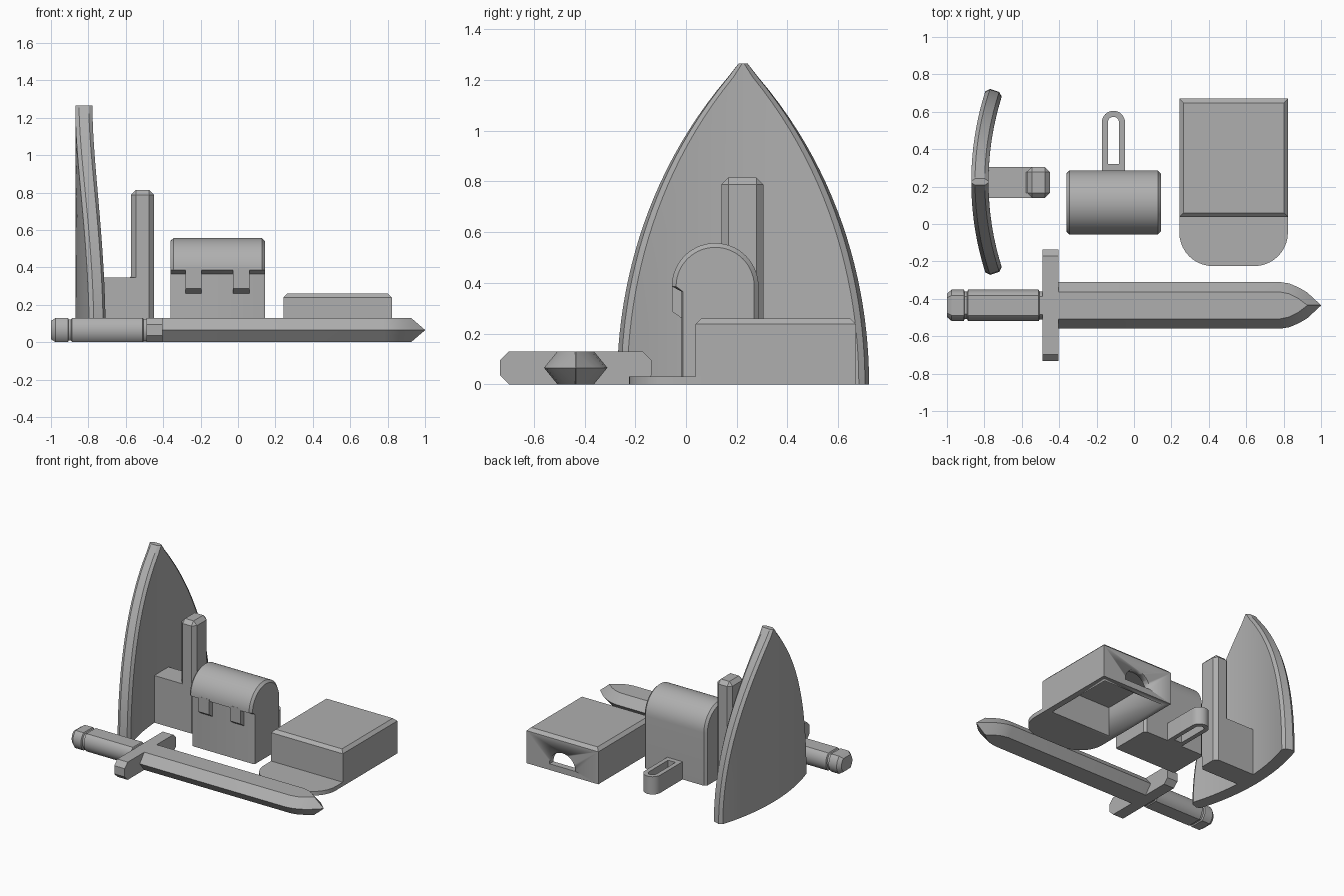
import bpy, bmesh
from math import sin, cos, pi, sqrt, radians

cube = bpy.data.objects.get("Cube")
if cube:
    bpy.data.objects.remove(cube, do_unlink=True)

grey = bpy.data.materials.new("plain grey")
grey.use_nodes = True
grey.diffuse_color = (0.43, 0.43, 0.43, 1)
grey.node_tree.nodes["Principled BSDF"].inputs["Base Color"].default_value = grey.diffuse_color


def finish(name, bm):
    bmesh.ops.recalc_face_normals(bm, faces=bm.faces)
    mesh = bpy.data.meshes.new(name)
    bm.to_mesh(mesh)
    bm.free()
    mesh.materials.append(grey)
    ob = bpy.data.objects.new(name, mesh)
    bpy.context.collection.objects.link(ob)
    bpy.ops.object.select_all(action="DESELECT")
    ob.select_set(True)
    bpy.context.view_layer.objects.active = ob
    bpy.ops.object.shade_smooth_by_angle(angle=radians(25))
    return ob


def loft(name, rings):
    """Skin a row of matching closed rings and cap both ends."""
    bm = bmesh.new()
    rows = [[bm.verts.new(p) for p in ring] for ring in rings]
    n = len(rows[0])
    for a, b in zip(rows, rows[1:]):
        for i in range(n):
            j = (i + 1) % n
            bm.faces.new((a[i], a[j], b[j], b[i]))
    bm.faces.new(rows[0])
    bm.faces.new(rows[-1])
    return finish(name, bm)


def along_x(name, profile, x0, x1):
    return loft(name, [[(x, y, z) for y, z in profile] for x in (x0, x1)])


def box(name, lo, hi, bevel=0, rule=None):
    bm = bmesh.new()
    bmesh.ops.create_cube(bm, size=1)
    for v in bm.verts:
        v.co = [l + (c + 0.5) * (h - l) for c, l, h in zip(v.co, lo, hi)]
    if bevel:
        edges = [e for e in bm.edges if rule(e)]
        bmesh.ops.bevel(bm, geom=edges, offset=bevel, segments=1, affect="EDGES")
    return finish(name, bm)


# Sword blade: flattened hexagon tapering to a point
SY, SZ = -0.435, 0.065
stations = [(-0.42, 0.125, 0.072, SZ), (0.78, 0.125, 0.072, SZ), (0.83, 0.117, 0.062, SZ),
            (0.88, 0.096, 0.036, SZ), (0.925, 0.07, 0.002, SZ), (1, 0.001, 0.0005, 0.001)]
loft("sword_blade", [[(x, SY + y, SZ + z) for y, z in
                      ((w, 0), (f, h), (-f, h), (-w, 0), (-f, -h), (f, -h))]
                     for x, w, f, h in stations])

# Sword guard: bar with chamfered ends
g, c = 0.298, 0.035
along_x("sword_guard", [(SY + y, SZ + z) for y, z in
                        ((g, SZ - c), (g - c, SZ), (c - g, SZ), (-g, SZ - c),
                         (-g, c - SZ), (c - g, -SZ), (g - c, -SZ), (g, c - SZ))], -0.49, -0.405)


# Sword grip: round bar with flats above and below, ringed at the pommel
def grip_ring(x, s):
    pts = []
    for i in range(32):
        a = 2 * pi * (i + 0.5) / 32
        z = max(-SZ, min(SZ, 0.084 * sin(a)))
        pts.append((x, SY + s * 0.084 * cos(a), SZ + s * z))
    return pts


loft("sword_grip", [grip_ring(x, s) for x, s in
                    ((-1, 0.75), (-0.975, 1), (-0.91, 1), (-0.905, 0.88), (-0.892, 0.88),
                     (-0.887, 1), (-0.51, 1), (-0.505, 0.9), (-0.48, 0.9))])

# Shield: pointed arch bent around a vertical axis, with chamfered rim
BEND, CX, CY, THICK, RIM, TOP = 1.6, 0.73, 0.225, 0.092, 0.02, 1.265


def shield_ring(z, shrink=0):
    w = 0.512 - (1.85 - sqrt(1.85 ** 2 - z * z))
    w = max(w, 0.018) - shrink
    inner = max(w - RIM, 0.004)
    cols = [inner * (i / 6 - 1) for i in range(13)]
    section = [(t, 0) for t in cols] + [(w, RIM), (w, THICK - RIM)]
    section += [(t, THICK) for t in reversed(cols)] + [(-w, THICK - RIM), (-w, RIM)]
    return [(CX - (BEND - d) * cos(t / BEND), CY + (BEND - d) * sin(t / BEND), z)
            for t, d in section]


loft("shield", [shield_ring(TOP * i / 24) for i in range(25)])

# Shield grip: upright post on a block
box("grip_block", (-0.8, 0.14, 0), (-0.52, 0.305, 0.345))
box("grip_post", (-0.573, 0.14, 0), (-0.45, 0.305, 0.815), 0.027,
    lambda e: all(v.co.z > 0.5 for v in e.verts) or e.verts[0].co.z != e.verts[1].co.z)
loft("grip_fillet", [[(-0.58, y, 0.34), (-0.565, y, 0.34), (-0.565, y, 0.375), (-0.572, y, 0.355)]
                     for y in (0.167, 0.278)])


# Pouch: body with a rounded flap hanging over the front
PY, PZ = 0.115, 0.386


def pouch_ring(x, inset):
    r = 0.171 - inset
    front = -0.017 + inset * 0.3
    pts = [(front, 0), (front, 0.365)]
    pts += [(PY - r * cos(pi * i / 28), PZ + r * sin(pi * i / 28)) for i in range(29)]
    return [(x, y, z) for y, z in pts + [(PY + r, 0)]]


loft("pouch", [pouch_ring(x, i) for x, i in
               ((-0.362, 0.017), (-0.345, 0), (0.128, 0), (0.145, 0.017))])
for side, x in (("right", -0.282), ("left", -0.027)):
    along_x("pouch_strap_" + side,
            [(-0.01, 0.255), (-0.056, 0.288), (-0.056, 0.4), (-0.01, 0.4)], x, x + 0.088)


# Belt loop: rounded strip with a long slot, behind the pouch
def loop_path(r, y0):
    arc = [(r * cos(pi * i / 16), 0.543 + r * sin(pi * i / 16)) for i in range(17)]
    return [(x - 0.11, y) for x, y in [(r, y0)] + arc + [(-r, y0)]]


bm = bmesh.new()
corners = [[[bm.verts.new((x, y, z)) for x, y in path] for z in (0, 0.13)]
           for path in (loop_path(0.062, 0.28), loop_path(0.03, 0.322))]
(ob0, ob1), (ib0, ib1) = corners
n = len(ob0)
for i in range(n):
    j = (i + 1) % n
    for a, b in ((ob0, ob1), (ob1, ib1), (ib1, ib0), (ib0, ob0)):
        bm.faces.new((a[i], a[j], b[j], b[i]))
finish("belt_loop", bm)

# Cap brim: flat plate with round front corners
R, X0, X1, YF = 0.18, 0.242, 0.823, -0.225
brim = [(X0, 0.06)]
for cx, start in ((X0 + R, pi), (X1 - R, 1.5 * pi)):
    brim += [(cx + R * cos(start + pi / 2 * i / 10), YF + R + R * sin(start + pi / 2 * i / 10))
             for i in range(11)]
brim.append((X1, 0.06))
loft("cap_brim", [[(x, y, z) for x, y in brim] for z in (0, 0.03)])

# Cap crown: hollow box open below, with a half-round opening at the back
crown = box("cap_crown", (X0, 0.038, 0), (X1, 0.67, 0.26), 0.022,
            lambda e: all(v.co.z > 0.2 for v in e.verts))
cavity = box("crown_cavity_cutter", (X0 + 0.045, 0.083, -0.1), (X1 - 0.045, 0.625, 0.215))
mid = (X0 + X1) / 2
arch = [(mid + 0.105 * cos(pi * i / 20), 0.045 + 0.105 * sin(pi * i / 20)) for i in range(21)]
opening = loft("crown_opening_cutter", [[(x, y, z) for x, z in arch] for y in (0.55, 0.8)])
bpy.context.view_layer.objects.active = crown
for cutter in (cavity, opening):
    mod = crown.modifiers.new("cut", "BOOLEAN")
    mod.operation = "DIFFERENCE"
    mod.solver = "EXACT"
    mod.object = cutter
    bpy.ops.object.modifier_apply(modifier=mod.name)
    bpy.data.objects.remove(cutter, do_unlink=True)
